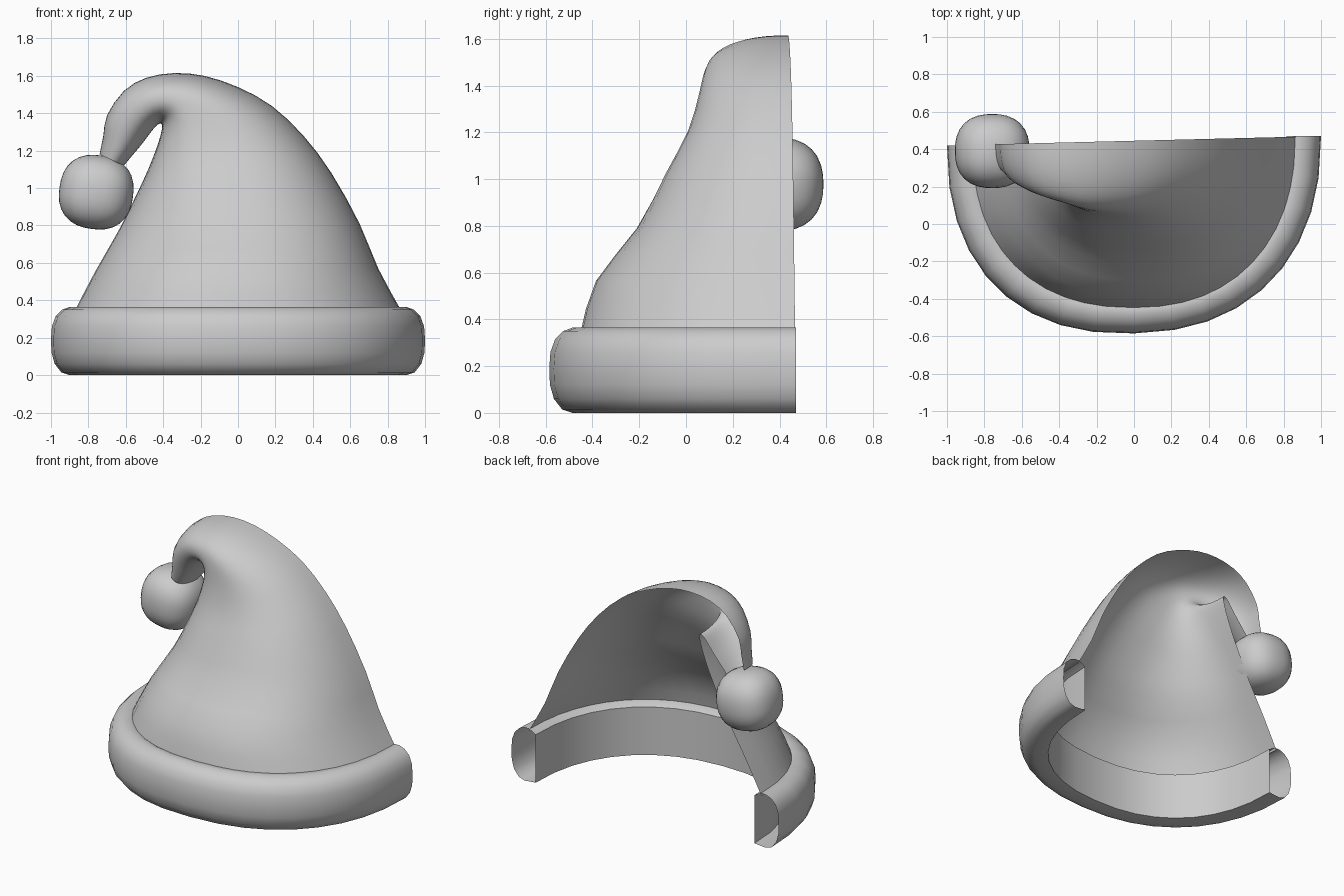
import bpy, bmesh, math
from mathutils import Vector

cube = bpy.data.objects.get("Cube")
if cube:
    bpy.data.objects.remove(cube, do_unlink=True)

grey = bpy.data.materials.new("plain grey")
grey.use_nodes = True
COLOUR = (0.6, 0.6, 0.6, 1)
grey.diffuse_color = COLOUR
grey.node_tree.nodes["Principled BSDF"].inputs["Base Color"].default_value = COLOUR


def back_y(x):
    """Depth of the slightly slanted open back."""
    return 0.445 + 0.025 * x


def half_round(n, right, left):
    """Squarish half circle from u = 1 round the front to u = -1, with a power for each side."""
    pts = []
    for i in range(n + 1):
        t = math.pi * i / n
        c, s = math.cos(t), max(math.sin(t), 0)
        power = right if c > 0 else left
        pts.append((math.copysign(abs(c) ** (2 / power), c), s ** (2 / power)))
    return pts


def smooth_rows(rows):
    """Insert a spline midpoint between each two neighbouring rows."""
    out = [rows[0]]
    for i in range(len(rows) - 1):
        a, b = rows[max(i - 1, 0)], rows[i]
        c, d = rows[i + 1], rows[min(i + 2, len(rows) - 1)]
        out.append([(9 * (q + r) - p - s) / 16 for p, q, r, s in zip(a, b, c, d)])
        out.append(c)
    return out


def finish(name, bm, angle):
    bmesh.ops.recalc_face_normals(bm, faces=bm.faces)
    mesh = bpy.data.meshes.new(name)
    bm.to_mesh(mesh)
    bm.free()
    ob = bpy.data.objects.new(name, mesh)
    bpy.context.collection.objects.link(ob)
    mesh.materials.append(grey)
    bpy.ops.object.select_all(action="DESELECT")
    ob.select_set(True)
    bpy.context.view_layer.objects.active = ob
    bpy.ops.object.shade_smooth_by_angle(angle=math.radians(angle))
    return ob


def loft(name, rows, closed, angle):
    """Skin a list of equally long point rows."""
    bm = bmesh.new()
    grid = [[bm.verts.new(p) for p in row] for row in rows]
    pairs = list(zip(grid, grid[1:]))
    if closed:
        pairs.append((grid[-1], grid[0]))
    for a, b in pairs:
        for i in range(len(a) - 1):
            bm.faces.new((a[i], a[i + 1], b[i + 1], b[i]))
    return finish(name, bm, angle)


# Cap: half-round sections, (left x, left z, right x, right z, front y, left fullness)
sections = [
    (-.87, .35, .87, .35, -.45, 2.3), (-.76, .56, .75, .57, -.385, 2.3),
    (-.64, .77, .65, .81, -.21, 2.25), (-.55, .95, .50, 1.08, -.09, 2.4),
    (-.48, 1.10, .35, 1.28, .005, 2.7), (-.43, 1.23, .18, 1.44, .05, 2.9),
    (-.41, 1.30, .00, 1.54, .07, 2.7), (-.405, 1.335, -.18, 1.60, .09, 2.4),
    (-.415, 1.345, -.34, 1.615, .115, 2.2), (-.435, 1.335, -.49, 1.59, .14, 2.2),
    (-.465, 1.30, -.61, 1.52, .17, 2.2), (-.51, 1.24, -.70, 1.39, .21, 2.2),
    (-.56, 1.18, -.72, 1.28, .24, 2.2), (-.61, 1.12, -.74, 1.18, .27, 2.2)]
rows = []
for xl, zl, xr, zr, front, fullness in smooth_rows(sections):
    row = []
    for u, v in half_round(24, 2.25, fullness):
        k = (u + 1) / 2
        x, z = xl + (xr - xl) * k, zl + (zr - zl) * k
        y = back_y(x)
        row.append((x, y + (front - y) * v, z))
    rows.append(row)
loft("cap", rows, False, 60)

# Brim: hollow rounded band, profile as (inset from outside, height)
profile = [(.185, .008), (.10, .0), (.055, .015), (.02, .06), (.003, .12), (0, .19),
           (.005, .26), (.025, .315), (.06, .35), (.10, .365), (.135, .365), (.185, .338)]
rows = [[(u * (1 - d), back_y(u) - v * (1.03 - d), z) for u, v in half_round(18, 2.3, 2.3)]
        for d, z in profile]
loft("brim", rows, True, 50)

# Pompom: squarish ball hanging from the tip
bm = bmesh.new()
bmesh.ops.create_cube(bm, size=2)
bmesh.ops.subdivide_edges(bm, edges=bm.edges, cuts=7, use_grid_fill=True)
for v in bm.verts:
    d = Vector([math.tan(c * math.pi / 4) for c in v.co])
    v.co = d / sum(abs(c) ** 2.4 for c in d) ** (1 / 2.4) * 0.198
pompom = finish("pompom", bm, 60)
pompom.location = (-.758, .39, .978)
pompom.rotation_euler = (0, math.radians(8), 0)
